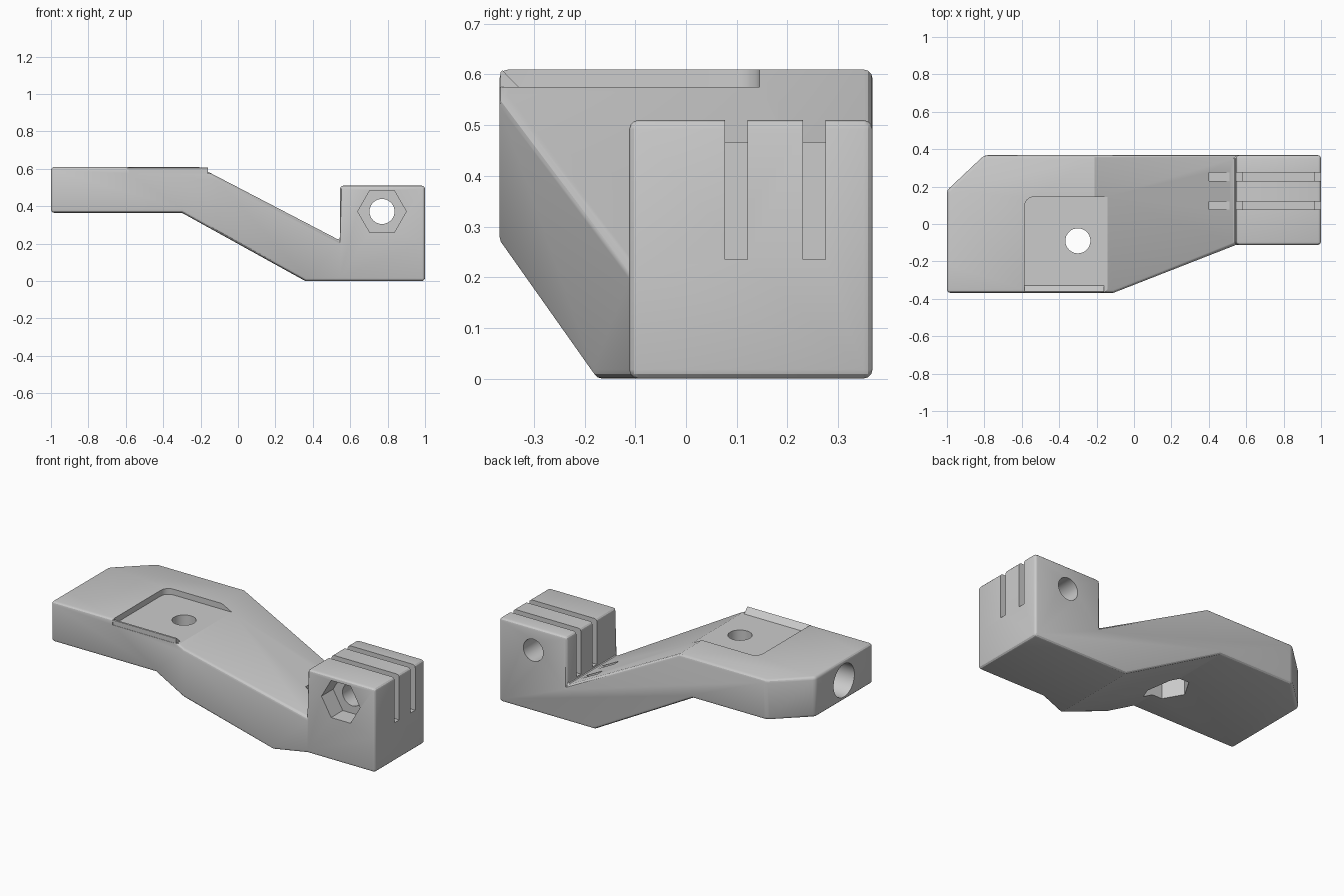
import bpy, bmesh, math
from mathutils import Matrix, Vector

cube = bpy.data.objects.get("Cube")
if cube:
    bpy.data.objects.remove(cube, do_unlink=True)

grey = bpy.data.materials.new("plain grey")
grey.use_nodes = True
grey.diffuse_color = (0.6, 0.6, 0.6, 1)
grey.node_tree.nodes["Principled BSDF"].inputs["Base Color"].default_value = (0.6, 0.6, 0.6, 1)


def prism(name, points, axis, start, end):
    """Extrude a 2D outline along an axis; points use the other two axes in order."""
    def place(p, d):
        co = list(p)
        co.insert("xyz".index(axis), d)
        return Vector(co)
    bm = bmesh.new()
    face = bm.faces.new([bm.verts.new(place(p, start)) for p in points])
    side = bmesh.ops.extrude_face_region(bm, geom=[face])
    verts = [g for g in side["geom"] if isinstance(g, bmesh.types.BMVert)]
    bmesh.ops.translate(bm, verts=verts, vec=place((0, 0), end - start))
    bmesh.ops.recalc_face_normals(bm, faces=bm.faces)
    mesh = bpy.data.meshes.new(name)
    bm.to_mesh(mesh)
    bm.free()
    mesh.materials.append(grey)
    obj = bpy.data.objects.new(name, mesh)
    bpy.context.collection.objects.link(obj)
    return obj


def ring(center, radius, sides):
    turn = 2 * math.pi / sides
    return [(center[0] + radius * math.cos(i * turn), center[1] + radius * math.sin(i * turn))
            for i in range(sides)]


def box(a0, a1, b0, b1):
    return [(a0, b0), (a1, b0), (a1, b1), (a0, b1)]


def bake(obj):
    graph = bpy.context.evaluated_depsgraph_get()
    obj.data = bpy.data.meshes.new_from_object(obj.evaluated_get(graph))
    obj.modifiers.clear()


def combine(obj, tool, operation="DIFFERENCE"):
    mod = obj.modifiers.new("combine", "BOOLEAN")
    mod.operation = operation
    mod.solver = "EXACT"
    mod.object = tool
    bake(obj)
    bpy.data.objects.remove(tool, do_unlink=True)


# Bracket body: stepped side profile trimmed by the plan outline
profile = [(-1, 0.365), (-0.3, 0.365), (0.36, 0), (1, 0), (1, 0.51),
           (0.545, 0.51), (0.545, 0.217), (-0.21, 0.61), (-1, 0.61)]
outline = [(-1, -0.368), (-0.11, -0.368), (0.545, -0.112), (1, -0.112),
           (1, 0.368), (-0.8, 0.368), (-1, 0.18)]
body = prism("bracket_body", profile, "y", -0.6, 0.6)
combine(body, prism("plan", outline, "z", -0.2, 0.9), "INTERSECT")

# Rounded outer edges
bevel = body.modifiers.new("round", "BEVEL")
bevel.width = 0.018
bevel.segments = 3
bevel.limit_method = "ANGLE"
bevel.angle_limit = math.radians(35)
bake(body)

# Shallow pocket with one rounded inner corner, open to the slope
corner = [(-0.535 - 0.05 * math.cos(a), 0.095 + 0.05 * math.sin(a))
          for a in [i * math.pi / 12 for i in range(7)]]
pocket = [(-0.585, -0.5)] + corner + [(0.1, 0.145), (0.1, -0.5)]
combine(body, prism("pocket", pocket, "z", 0.575, 0.8))

# Pocket screw hole with a nut recess beneath
screw = (-0.3, -0.09)
combine(body, prism("screw_hole", ring(screw, 0.067, 32), "z", 0.1, 0.8))
combine(body, prism("nut_recess", ring(screw, 0.13, 6), "z", 0.1, 0.47))

# Clamp bolt hole with a nut recess at the front
bolt = (0.77, 0.372)
combine(body, prism("bolt_hole", ring(bolt, 0.067, 32), "y", -0.5, 0.6))
combine(body, prism("bolt_recess", ring(bolt, 0.13, 6), "y", -0.5, 0.0))

# Blind socket in the end face
combine(body, prism("end_socket", ring((-0.09, 0.487), 0.1, 40), "x", -1.2, -0.68))

# Two strap grooves wrapping over the clamp block
groove = [(0.4, 0.235), (0.58, 0.235), (0.58, 0.467), (0.965, 0.467),
          (0.965, 0.235), (1.1, 0.235), (1.1, 0.7), (0.4, 0.7)]
for y in (0.077, 0.231):
    combine(body, prism("groove", groove, "y", y, y + 0.044))

# Sloped lip along the front of the pocket
lip = prism("pocket_lip", [(-0.366, 0.56), (-0.33, 0.56), (-0.33, 0.575), (-0.362, 0.608),
                           (-0.366, 0.604)], "x", -0.59, -0.16)

# Smooth shading that keeps sharp edges
for obj in bpy.context.selected_objects:
    obj.select_set(False)
for obj in (body, lip):
    obj.select_set(True)
bpy.context.view_layer.objects.active = body
bpy.ops.object.shade_smooth_by_angle(angle=math.radians(25))
